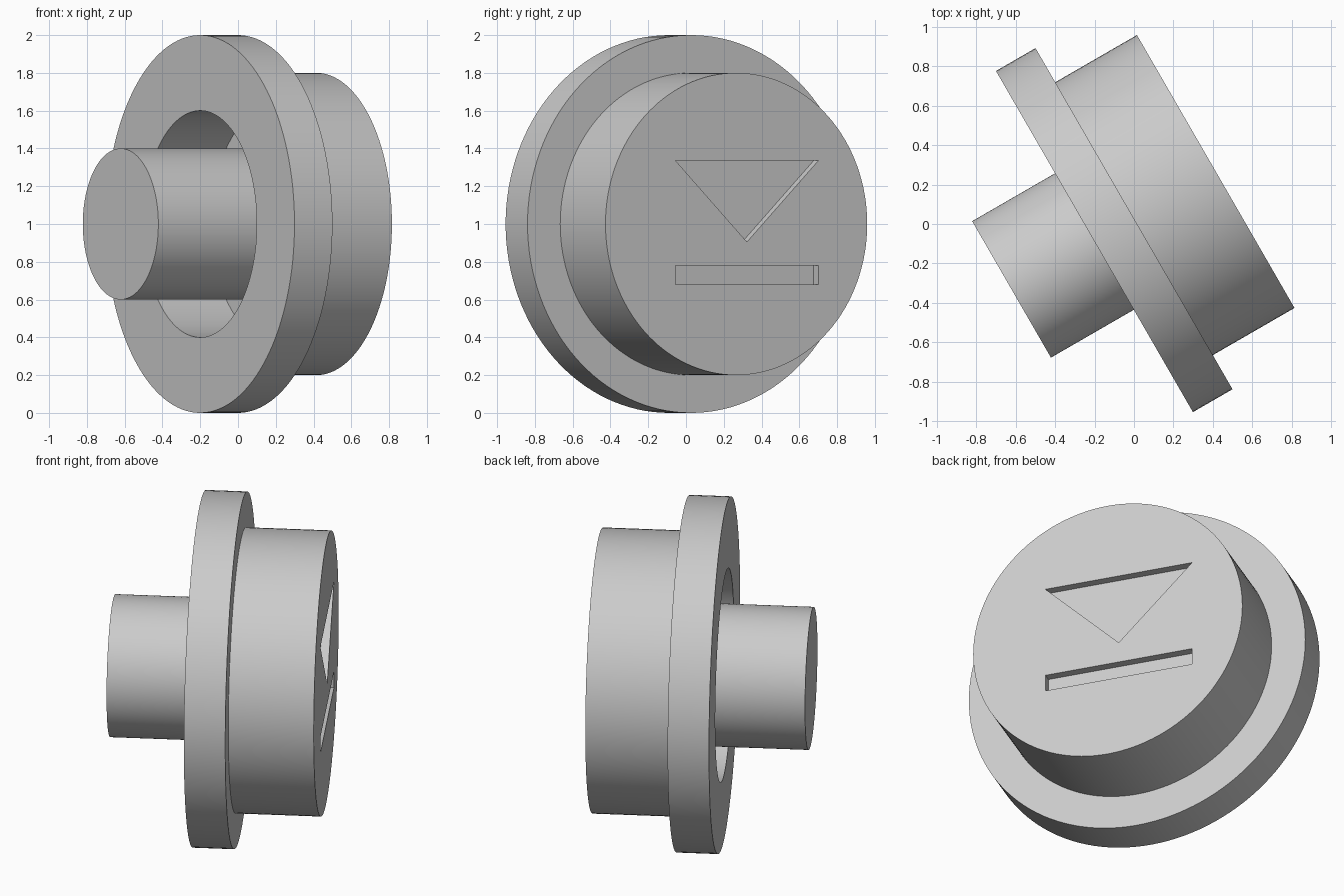
import bpy, bmesh
from math import radians, tau
from mathutils import Matrix, Vector

if "Cube" in bpy.data.objects:
    bpy.data.objects.remove(bpy.data.objects["Cube"], do_unlink=True)

# One plain grey for everything
grey = bpy.data.materials.new("light_grey")
grey.use_nodes = True
grey.diffuse_color = (0.6, 0.6, 0.6, 1)
grey.node_tree.nodes["Principled BSDF"].inputs["Base Color"].default_value = (0.6, 0.6, 0.6, 1)

# Local frame: x runs along the button axis, z is up
PLACE = Matrix.Translation((-0.012, 0.02, 1)) @ Matrix.Rotation(radians(30), 4, "Z")
FACE = 0.493
FLOOR = 0.2
DEPTH = 0.05


def finish(name, bm):
    bmesh.ops.recalc_face_normals(bm, faces=bm.faces)
    mesh = bpy.data.meshes.new(name)
    bm.to_mesh(mesh)
    bm.free()
    mesh.materials.append(grey)
    ob = bpy.data.objects.new(name, mesh)
    ob.matrix_world = PLACE
    bpy.context.collection.objects.link(ob)
    return ob


def lathe(name, profile):
    """Turn a list of (radius, x) points around the x axis."""
    bm = bmesh.new()
    verts = [bm.verts.new((x, 0, r)) for r, x in profile]
    edges = [bm.edges.new(pair) for pair in zip(verts, verts[1:])]
    bmesh.ops.spin(bm, geom=verts + edges, cent=(0, 0, 0), axis=(1, 0, 0),
                   angle=tau, steps=128, use_duplicate=False)
    bmesh.ops.remove_doubles(bm, verts=bm.verts, dist=1e-4)
    hubs = [v for v in bm.verts if v.co.yz.length < 1e-4]
    bmesh.ops.dissolve_verts(bm, verts=hubs)
    return finish(name, bm)


def engrave(target, outline):
    """Sink a flat (y, z) outline into the button face."""
    bm = bmesh.new()
    face = bm.faces.new([bm.verts.new((FACE - DEPTH, y, z)) for y, z in outline])
    out = bmesh.ops.extrude_face_region(bm, geom=[face])
    moved = [g for g in out["geom"] if isinstance(g, bmesh.types.BMVert)]
    bmesh.ops.translate(bm, verts=moved, vec=Vector((2 * DEPTH, 0, 0)))
    cutter = finish("engraving_cutter", bm)
    cutter.hide_render = True
    mod = target.modifiers.new("engraving", "BOOLEAN")
    mod.operation = "DIFFERENCE"
    mod.solver = "EXACT"
    mod.object = cutter
    bpy.context.view_layer.objects.active = target
    bpy.ops.object.modifier_apply(modifier=mod.name)
    bpy.data.objects.remove(cutter, do_unlink=True)


# Button cap with its wide flange and the round recess behind
cap = lathe("button_cap", [(0, FLOOR), (0.6, FLOOR), (0.6, -0.218), (1, -0.218),
                           (1, 0.014), (0.8, 0.014), (0.8, FACE), (0, FACE)])

# Stem standing in the recess
stem = lathe("stem", [(0, -0.704), (0.4, -0.704), (0.4, FLOOR + 0.04), (0, FLOOR + 0.04)])

# Engraved triangle and bar
left, right = -0.371, 0.501
engrave(cap, [(left, 0.335), (right, 0.335), ((left + right) / 2, -0.095)])
engrave(cap, [(left, -0.32), (right, -0.32), (right, -0.22), (left, -0.22)])

# Smooth round walls, sharp rims
bpy.ops.object.select_all(action="DESELECT")
for ob in (cap, stem):
    ob.select_set(True)
bpy.context.view_layer.objects.active = cap
bpy.ops.object.shade_smooth_by_angle(angle=radians(30))
